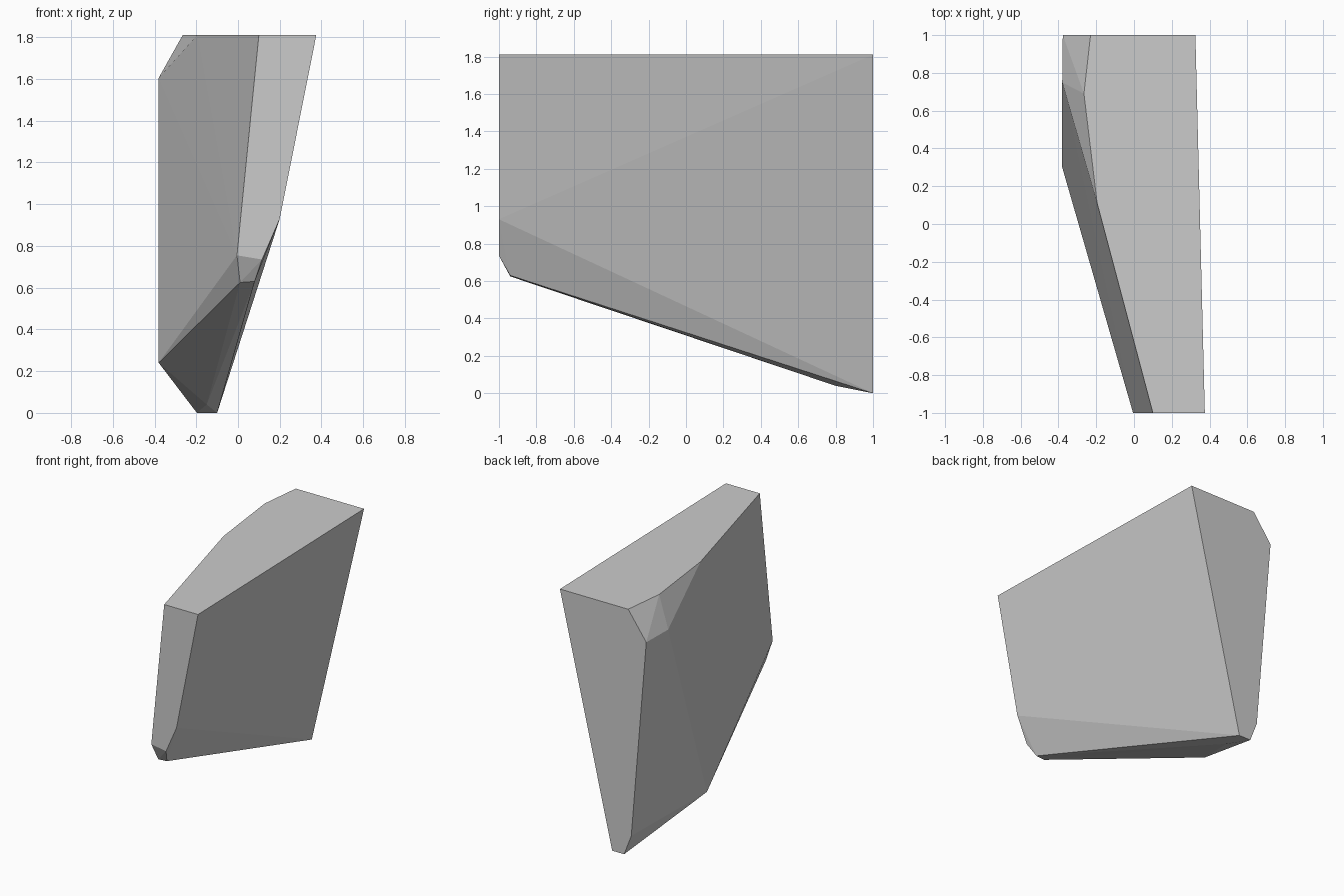
import bpy
import bmesh

# Remove the default cube
default_cube = bpy.data.objects.get("Cube")
if default_cube:
    bpy.data.objects.remove(default_cube, do_unlink=True)


def make_material(name, colour):
    material = bpy.data.materials.new(name)
    material.use_nodes = True
    material.diffuse_color = colour
    shader = material.node_tree.nodes["Principled BSDF"]
    shader.inputs["Base Color"].default_value = colour
    return material


def convex_block(name, points, material):
    """Wrap a flat-faced convex solid around the given corner points."""
    bm = bmesh.new()
    for point in points:
        bm.verts.new(point)
    hull = bmesh.ops.convex_hull(bm, input=bm.verts)
    unused = {g for g in hull["geom_interior"] + hull["geom_unused"]
              if isinstance(g, bmesh.types.BMVert)}
    bmesh.ops.delete(bm, geom=list(unused), context="VERTS")
    bmesh.ops.recalc_face_normals(bm, faces=bm.faces)
    mesh = bpy.data.meshes.new(name)
    bm.to_mesh(mesh)
    bm.free()
    mesh.materials.append(material)
    block = bpy.data.objects.new(name, mesh)
    bpy.context.collection.objects.link(block)
    return block


FRONT, BACK, TOP = -1.0, 1.0, 1.81

# Flat top outline, as x and y
top_outline = [(0.1, FRONT), (0.375, FRONT), (0.325, BACK),
               (-0.23, BACK), (-0.265, 0.69), (-0.195, 0.11)]

# Lower corners of the flat front and back, as x and z
front_corners = [(0.2, 0.93), (0.115, 0.735), (-0.005, 0.755)]
back_corners = [(-0.377, 1.606), (-0.255, 0.15), (-0.197, 0), (-0.1, 0)]

# Chipped corners on the right flank and the sloping underside
chipped_corners = [(-0.38, 0.75, 1.605), (-0.38, 0.3, 0.24),
                   (0.01, -0.94, 0.625), (0.08, -0.94, 0.63),
                   (-0.15, 0.8, 0.04)]

corners = [(x, y, TOP) for x, y in top_outline]
corners += [(x, FRONT, z) for x, z in front_corners]
corners += [(x, BACK, z) for x, z in back_corners]
corners += chipped_corners

# Faceted stone slab
stone_grey = make_material("stone grey", (0.6, 0.6, 0.6, 1))
convex_block("stone_slab", corners, stone_grey)
